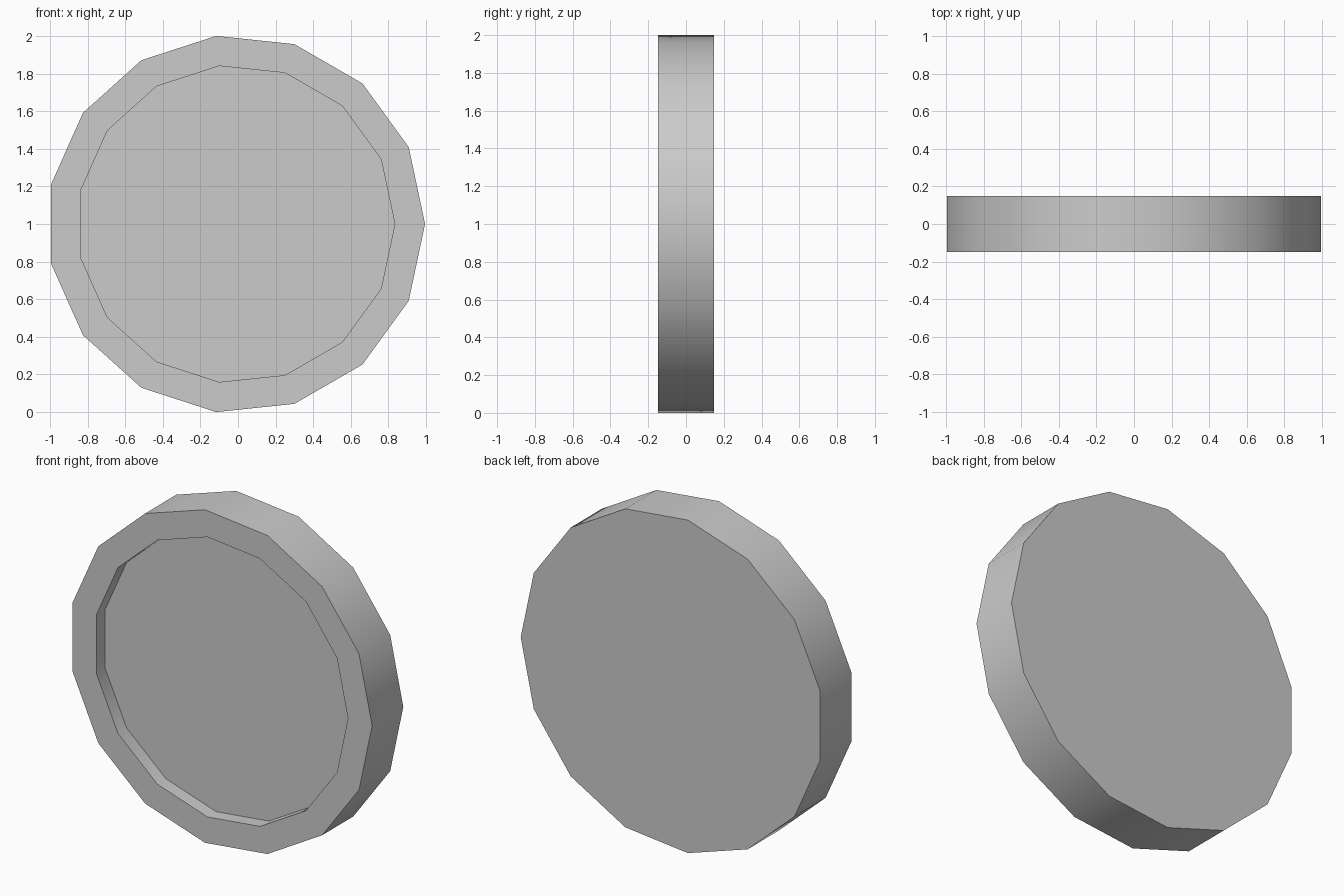
import bpy, bmesh
from math import cos, sin, tau, radians

if "Cube" in bpy.data.objects:
    bpy.data.objects.remove(bpy.data.objects["Cube"])

SIDES = 15
R_OUT = 1 / sin(4 * tau / SIDES)              # polygon spans exactly 2 units in z
R_IN = 0.845
X_OFF = -R_OUT * (1 - cos(tau / SIDES / 2)) / 2   # centre the odd-sided polygon in x
HALF = 0.148
RECESS = 0.083

bm = bmesh.new()


def ring(radius, y):
    return [bm.verts.new((X_OFF + radius * cos(i * tau / SIDES), y,
                          1 + radius * sin(i * tau / SIDES))) for i in range(SIDES)]


# profile from back edge, over the front rim, down to the recessed floor
loops = [ring(r, y) for r, y in ((R_OUT, HALF), (R_OUT, -HALF),
                                 (R_IN, -HALF), (R_IN, -HALF + RECESS))]
for a, b in zip(loops, loops[1:]):
    for i in range(SIDES):
        j = (i + 1) % SIDES
        bm.faces.new((a[i], a[j], b[j], b[i]))

# flat back and recessed front floor
bm.faces.new(loops[0])
bm.faces.new(loops[-1])
bmesh.ops.recalc_face_normals(bm, faces=bm.faces)

mesh = bpy.data.meshes.new("recessed_disc")
bm.to_mesh(mesh)
bm.free()
disc = bpy.data.objects.new("recessed_disc", mesh)
bpy.context.collection.objects.link(disc)

# smooth around the rim, crisp at the edges
bpy.context.view_layer.objects.active = disc
disc.select_set(True)
bpy.ops.object.shade_smooth_by_angle(angle=radians(30))
